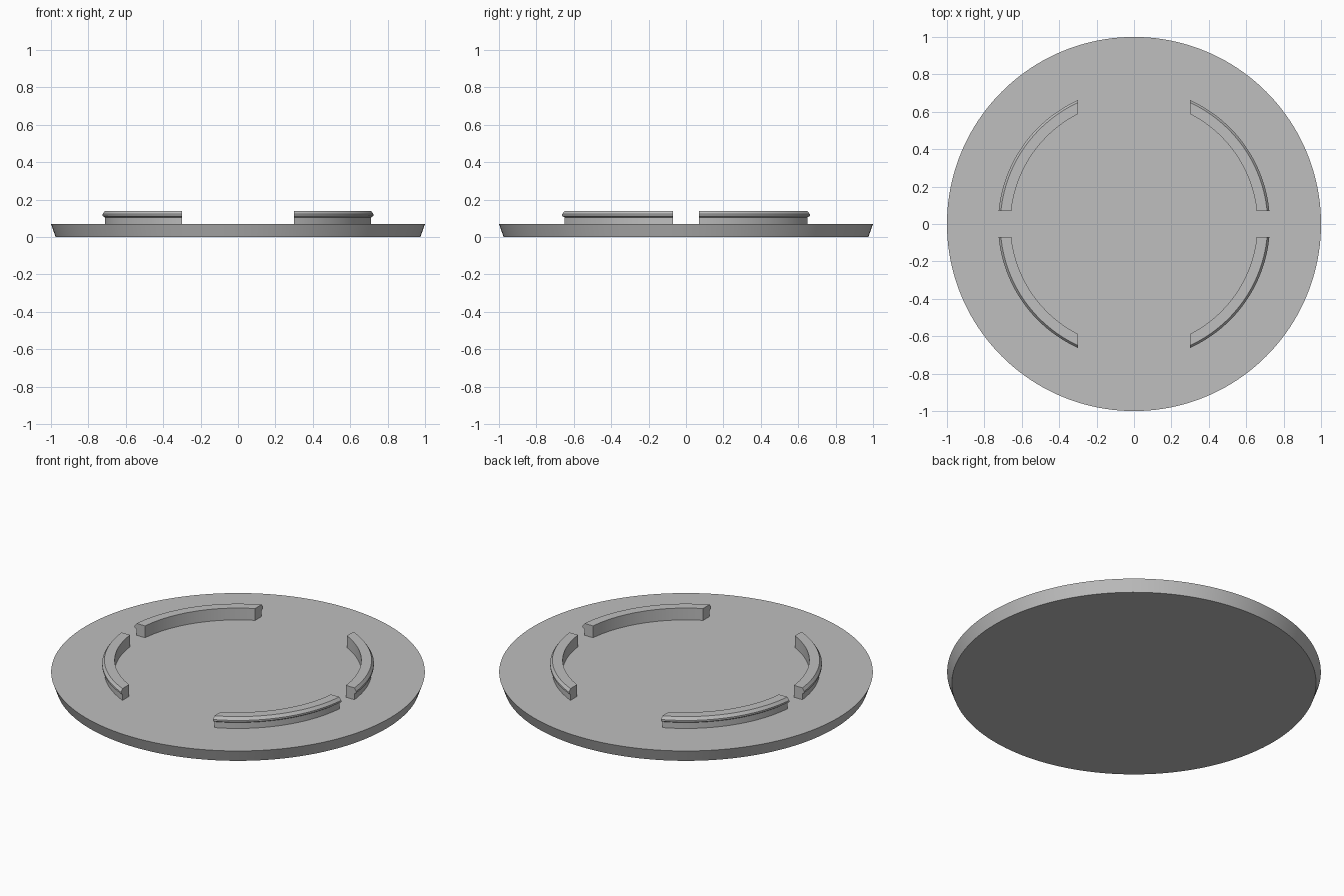
import bpy, bmesh
from math import asin, acos, cos, sin, radians

cube = bpy.data.objects.get("Cube")
if cube:
    bpy.data.objects.remove(cube)

grey = bpy.data.materials.new("plain grey")
grey.use_nodes = True
colour = (0.52, 0.52, 0.52, 1)
grey.diffuse_color = colour
grey.node_tree.nodes["Principled BSDF"].inputs["Base Color"].default_value = colour


def finish(bm, name):
    bmesh.ops.recalc_face_normals(bm, faces=bm.faces[:])
    mesh = bpy.data.meshes.new(name)
    bm.to_mesh(mesh)
    bm.free()
    mesh.materials.append(grey)
    obj = bpy.data.objects.new(name, mesh)
    bpy.context.collection.objects.link(obj)
    bpy.ops.object.select_all(action="DESELECT")
    bpy.context.view_layer.objects.active = obj
    obj.select_set(True)
    bpy.ops.object.shade_smooth_by_angle(angle=radians(20))
    return obj


# Round lid plate, slightly narrower at the bottom
PLATE = 0.07
bm = bmesh.new()
bmesh.ops.create_cone(bm, cap_ends=True, segments=160,
                      radius1=0.975, radius2=1.0, depth=PLATE)
bmesh.ops.translate(bm, verts=bm.verts[:], vec=(0, 0, PLATE / 2))
finish(bm, "lid_plate")

# Clip cross-section (radius, height): straight inside, snap bead outside
PROFILE = [(0.66, PLATE), (0.715, PLATE), (0.715, 0.105), (0.727, 0.113),
           (0.727, 0.123), (0.715, 0.14), (0.66, 0.14)]
GAP_X, GAP_Y = 0.30, 0.07
STEPS = 28


def clip(name, sx, sy):
    """Curved wall whose ends are cut straight along the x and y gaps."""
    bm = bmesh.new()
    rings = []
    for i in range(STEPS + 1):
        ring = []
        for r, z in PROFILE:
            start, end = asin(GAP_Y / r), acos(GAP_X / r)
            a = start + (end - start) * i / STEPS
            ring.append(bm.verts.new((sx * r * cos(a), sy * r * sin(a), z)))
        rings.append(ring)
    n = len(PROFILE)
    for a, b in zip(rings, rings[1:]):
        for k in range(n):
            m = (k + 1) % n
            bm.faces.new((a[k], a[m], b[m], b[k]))
    bm.faces.new(rings[0])
    bm.faces.new(rings[-1])
    finish(bm, name)


# Four snap clips
for side, sx in (("left", 1), ("right", -1)):
    for end, sy in (("front", -1), ("back", 1)):
        clip(f"snap_clip_{end}_{side}", sx, sy)
